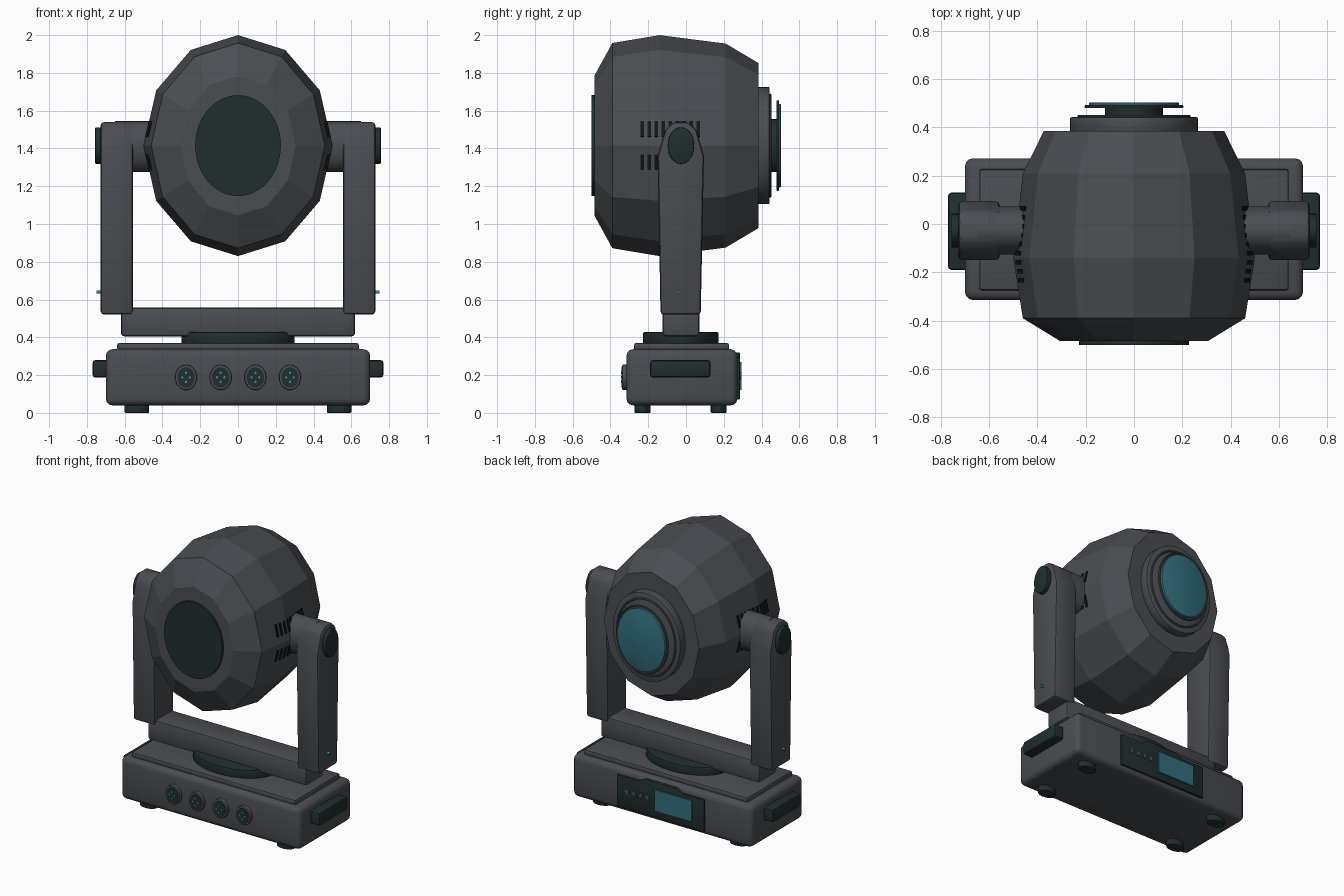
import bpy, bmesh, math
from mathutils import Matrix, Vector

if "Cube" in bpy.data.objects:
    bpy.data.objects.remove(bpy.data.objects["Cube"])


def material(name, rgb):
    m = bpy.data.materials.new(name)
    m.diffuse_color = (*rgb, 1)
    m.use_nodes = True
    m.node_tree.nodes["Principled BSDF"].inputs["Base Color"].default_value = m.diffuse_color
    return m


GREY = material("charcoal grey", (0.068, 0.074, 0.083))
DARK = material("dark green black", (0.015, 0.027, 0.028))
TEAL = material("teal glass", (0.032, 0.155, 0.205))
PIN = material("bright teal", (0.03, 0.30, 0.33))
BLACK = material("vent black", (0.006, 0.008, 0.009))


def finish(bm, name, mat, bevel=0.0, segs=2, smooth=True):
    """Turn a bmesh into an object, rounding its sharp edges."""
    bmesh.ops.recalc_face_normals(bm, faces=bm.faces)
    if bevel:
        sharp = [e for e in bm.edges if e.calc_face_angle(0) > math.radians(25)]
        bmesh.ops.bevel(bm, geom=sharp, offset=bevel, segments=segs,
                        profile=0.5, affect='EDGES', clamp_overlap=True)
    for f in bm.faces:
        f.smooth = smooth
    me = bpy.data.meshes.new(name)
    bm.to_mesh(me)
    bm.free()
    if smooth:
        me.set_sharp_from_angle(angle=math.radians(32))
    me.materials.append(mat)
    ob = bpy.data.objects.new(name, me)
    bpy.context.collection.objects.link(ob)
    return ob


def box(name, lo, hi, mat, bevel=0.0, segs=2):
    lo, hi = Vector(lo), Vector(hi)
    bm = bmesh.new()
    bmesh.ops.create_cube(bm, size=1, matrix=Matrix.Translation((lo + hi) / 2)
                          @ Matrix.Diagonal((*(hi - lo), 1)))
    return finish(bm, name, mat, bevel, segs)


def disc(name, axis, centre, a, b, r1, r2, mat, bevel=0.0, n=32):
    """Elliptical cylinder from a to b on an axis; r1 and r2 are its other two radii in xyz order."""
    i = "xyz".index(axis)
    u, v = [k for k in range(3) if k != i]
    bm = bmesh.new()
    rings = []
    for t in (a, b):
        ring = []
        for k in range(n):
            p = list(centre)
            p[i] = t
            p[u] += r1 * math.sin(2 * math.pi * k / n)
            p[v] += r2 * math.cos(2 * math.pi * k / n)
            ring.append(bm.verts.new(p))
        rings.append(ring)
        bm.faces.new(ring)
    for k in range(n):
        j = (k + 1) % n
        bm.faces.new((rings[0][k], rings[0][j], rings[1][j], rings[1][k]))
    return finish(bm, name, mat, bevel)


def hoop(name, y, rx, rz, t, mat, n=40, m=8):
    """Thin elliptical ring around the optical axis."""
    bm = bmesh.new()
    rings = []
    for k in range(n):
        a = 2 * math.pi * k / n
        rings.append([bm.verts.new(((rx + t * math.cos(c)) * math.sin(a), y + t * math.sin(c),
                                    HZ + (rz + t * math.cos(c)) * math.cos(a)))
                      for c in (2 * math.pi * q / m for q in range(m))])
    for k in range(n):
        for q in range(m):
            A, B, p = rings[k], rings[(k + 1) % n], (q + 1) % m
            bm.faces.new((A[q], B[q], B[p], A[p]))
    return finish(bm, name, mat)


def prism(name, pts, axis, a, b, mat, bevel=0.0):
    """Extrude a 2D profile (x,z) along y, or (y,z) along x."""
    bm = bmesh.new()
    rings = [[bm.verts.new((t, p, q) if axis == 'x' else (p, t, q)) for p, q in pts]
             for t in (a, b)]
    for r in rings:
        bm.faces.new(r)
    for k in range(len(pts)):
        j = (k + 1) % len(pts)
        bm.faces.new((rings[0][k], rings[0][j], rings[1][j], rings[1][k]))
    return finish(bm, name, mat, bevel)


HZ = 1.415   # height of the optical axis
CY = -0.027  # depth of the tilt axis

# Faceted head: twelve-sided sections (y, x radius, z radius)
SECTIONS = [(-0.485, 0.305, 0.37), (-0.39, 0.46, 0.543), (-0.14, 0.5, 0.585),
            (0.21, 0.46, 0.54), (0.385, 0.373, 0.436)]
bm = bmesh.new()
rings = [[bm.verts.new((rx * math.sin(k * math.pi / 6), y, HZ + rz * math.cos(k * math.pi / 6)))
          for k in range(12)] for y, rx, rz in SECTIONS]
for A, B in zip(rings, rings[1:]):
    for k in range(12):
        bm.faces.new((A[k], A[(k + 1) % 12], B[(k + 1) % 12], B[k]))
bm.faces.new(rings[0])
bm.faces.new(rings[-1])
finish(bm, "head_shell", GREY, smooth=False)

# Rear cap and lens assembly
disc("head_end_cap", 'y', (0, 0, HZ), -0.5, -0.48, 0.227, 0.267, DARK, n=48)
disc("lens_barrel", 'y', (0, 0, HZ), 0.38, 0.442, 0.265, 0.31, GREY, 0.006, 48)
hoop("lens_inner_ring", 0.445, 0.228, 0.268, 0.007, GREY)
hoop("lens_outer_ring", 0.486, 0.198, 0.234, 0.007, GREY)
disc("lens_mount", 'y', (0, 0, HZ), 0.44, 0.485, 0.12, 0.14, DARK)
disc("lens_glass", 'y', (0, 0, HZ), 0.482, 0.502, 0.187, 0.221, TEAL, 0.004, 48)


def head_radius(y):
    for (y0, r0, _), (y1, r1, _) in zip(SECTIONS, SECTIONS[1:]):
        if y0 <= y <= y1:
            return r0 + (r1 - r0) * (y - y0) / (y1 - y0)


# Base body
box("base", (-0.7, -0.315, 0.04), (0.7, 0.272, 0.337), GREY, 0.035, 3)
box("base_top_plate", (-0.64, -0.275, 0.33), (0.64, 0.228, 0.37), GREY, 0.012)
disc("turntable", 'z', (0, CY, 0), 0.36, 0.428, 0.3, 0.2, DARK, 0.008, 48)
box("yoke_crossbar", (-0.62, -0.125, 0.405), (0.62, 0.072, 0.557), GREY, 0.018)

# Yoke arm profile (y, z)
ARM = [(-0.135, 0.52), (0.078, 0.52), (0.095, 1.36), (0.055, 1.5), (0.01, 1.54),
       (-0.065, 1.54), (-0.11, 1.5), (-0.15, 1.36)]

for s, side in ((-1, "left"), (1, "right")):
    prism(side + "_yoke_arm", ARM, 'x', s * 0.555, s * 0.727, GREY, 0.018)
    disc(side + "_tilt_axle", 'x', (0, CY, 1.41), s * 0.44, s * 0.65, 0.1, 0.135, GREY)
    disc(side + "_tilt_cap", 'x', (0, CY, HZ), s * 0.72, s * 0.756, 0.07, 0.097, DARK, 0.005)
    disc(side + "_arm_lock", 'x', (0, -0.04, 0.64), s * 0.72, s * 0.748, 0.008, 0.009, PIN, n=12)
    box(side + "_handle", (min(s * 0.68, s * 0.77), -0.19, 0.187),
        (max(s * 0.68, s * 0.77), 0.13, 0.28), DARK, 0.015)
    for y, end in ((-0.23, "front"), (0.173, "back")):
        disc(f"{side}_{end}_foot", 'z', (s * 0.535, y, 0), 0, 0.05, 0.065, 0.042, DARK, 0.005, 24)
    # Two rows of ventilation slots lying on the head facets
    bm = bmesh.new()
    for row in (-1, 1):
        for k in range(9):
            y = -0.232 + 0.037 * k
            dz = 0.088
            r = head_radius(y) * (1 - 0.134 * dz / 0.29)
            bmesh.ops.create_cube(bm, size=1, matrix=Matrix.Translation((s * r, y, HZ + row * dz))
                                  @ Matrix.Rotation(-s * row * math.radians(13), 4, 'Y')
                                  @ Matrix.Diagonal((0.009, 0.019, 0.085, 1)))
    finish(bm, side + "_head_vents", BLACK, smooth=False)

# Row of four round sockets on the front
for k, x in enumerate((-0.275, -0.092, 0.092, 0.275)):
    z = 0.188
    disc(f"socket_rim_{k}", 'y', (x, 0, z), -0.338, -0.3, 0.058, 0.067, GREY, 0.006)
    disc(f"socket_face_{k}", 'y', (x, 0, z), -0.341, -0.335, 0.046, 0.054, DARK)
    for q, (px, pz) in enumerate(((-0.02, 0), (0.02, 0), (0, 0.024), (0, -0.024))):
        disc(f"socket_pin_{k}_{q}", 'y', (x + px, 0, z + pz), -0.345, -0.339,
             0.006, 0.007, PIN, n=8)

# Control panel on the back, with screen and buttons
prism("control_panel", [(-0.34, 0.07), (0.34, 0.07), (0.34, 0.295), (0.17, 0.295), (0.12, 0.32),
                        (-0.12, 0.32), (-0.17, 0.295), (-0.34, 0.295)], 'y', 0.26, 0.285, DARK, 0.004)
box("screen", (-0.25, 0.28, 0.12), (0.04, 0.294, 0.27), TEAL)
for k in range(4):
    disc(f"button_{k}", 'y', (0.1 + 0.053 * k, 0, 0.195), 0.28, 0.293, 0.016, 0.018, GREY, 0.003, 16)
